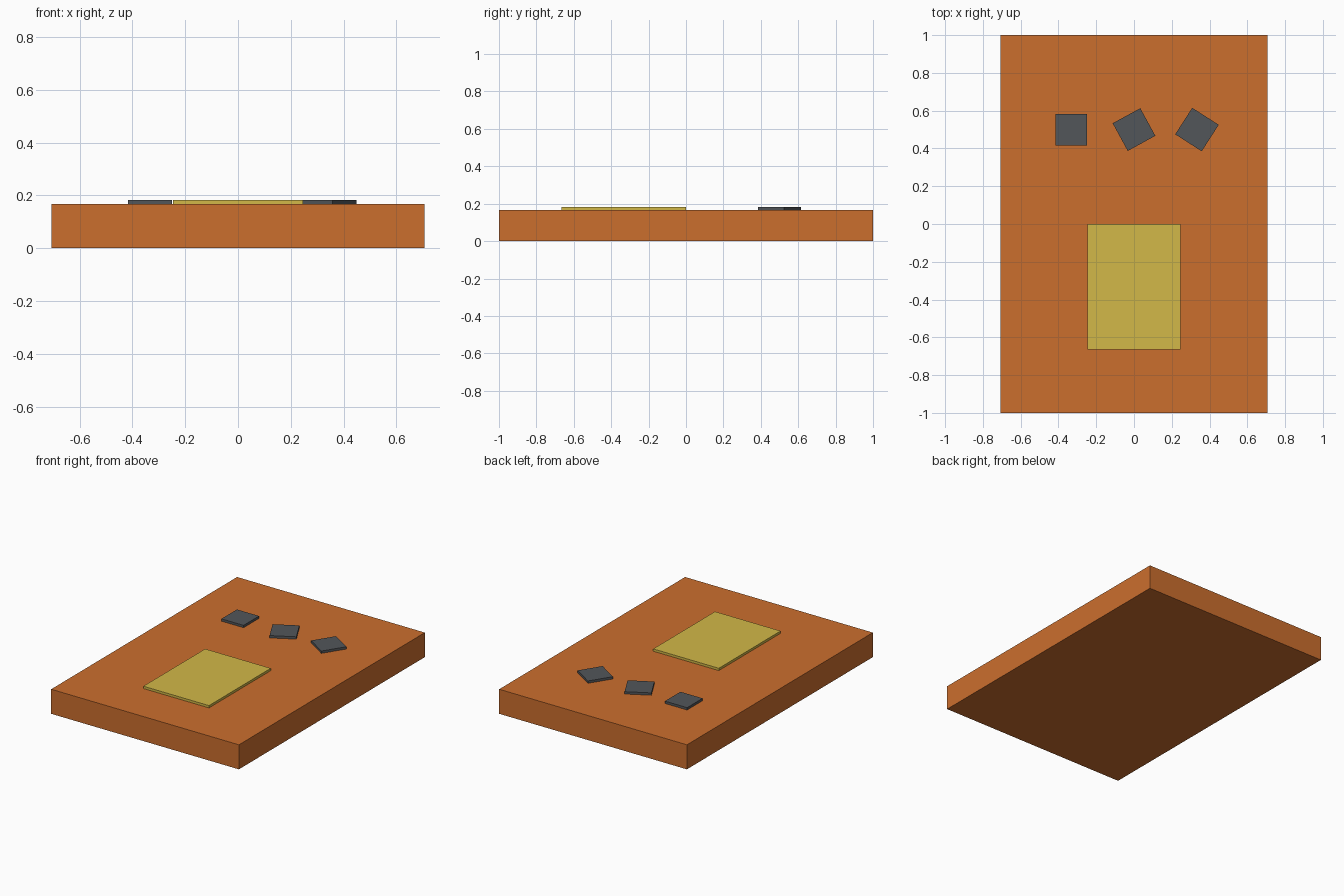
import bpy
from mathutils import Matrix

if "Cube" in bpy.data.objects:
    bpy.data.objects.remove(bpy.data.objects["Cube"])


def material(name, rgb):
    mat = bpy.data.materials.new(name)
    mat.diffuse_color = (*rgb, 1)
    mat.use_nodes = True
    mat.node_tree.nodes["Principled BSDF"].inputs["Base Color"].default_value = mat.diffuse_color
    return mat


def box(name, lo, hi, mat, turn=0.0):
    """Flat-faced box between two corners, turned about its own z axis."""
    bpy.ops.mesh.primitive_cube_add(size=1, location=[(a + b) / 2 for a, b in zip(lo, hi)])
    ob = bpy.context.object
    ob.name = name
    size = [b - a for a, b in zip(lo, hi)]
    ob.data.transform(Matrix.Diagonal((*size, 1)))
    ob.rotation_euler.z = turn
    ob.data.materials.append(mat)
    return ob


orange = material("cover_orange", (0.60, 0.156, 0.027))
yellow = material("label_yellow", (0.645, 0.479, 0.065))
grey = material("tile_grey", (0.085, 0.093, 0.102))
paper = material("page_white", (0.80, 0.77, 0.68))

W, H, TOP = 0.707, 0.167, 0.183

# Book cover block
box("cover", (-W, -1, 0), (W, 1, H), orange)

# Page block, flush with the opening side
box("pages", (-W + 0.04, -0.96, 0.02), (W, 0.96, H - 0.02), paper)

# Raised label on the lower half of the cover
box("label", (-0.247, -0.665, 0.15), (0.247, 0, TOP), yellow)

# Row of square tiles, each turned half a radian more than the last
s = 0.0833
for i in range(3):
    x = (i - 1) / 3
    box(f"tile_{i + 1}", (x - s, 0.5 - s, 0.15), (x + s, 0.5 + s, TOP), grey, 0.5 * i)
